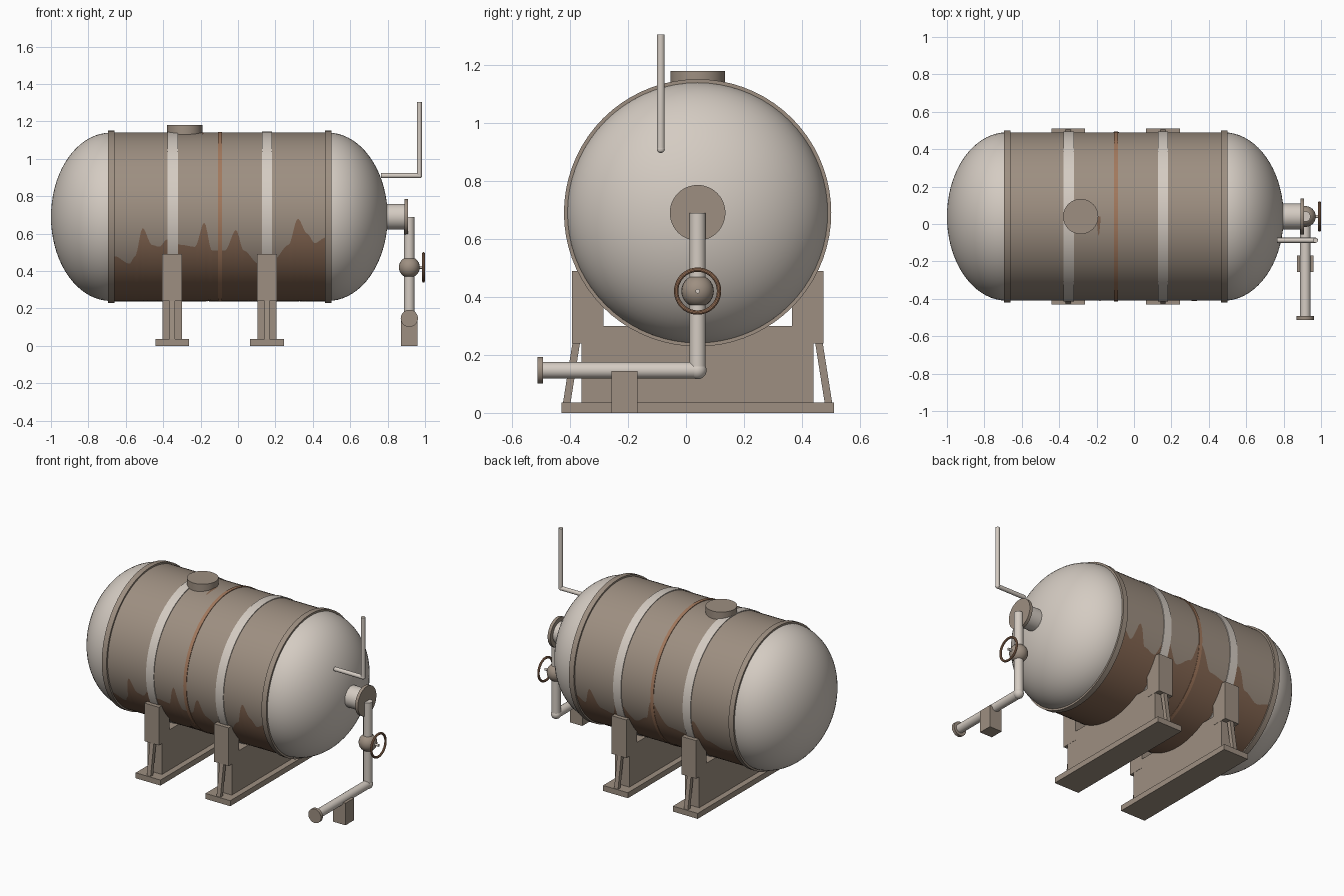
import bpy, bmesh, math
from mathutils import Vector

if "Cube" in bpy.data.objects:
    bpy.data.objects.remove(bpy.data.objects["Cube"])

CY, CZ, R = 0.04, 0.69, 0.45      # tank axis and radius


def material(name, rgb):
    m = bpy.data.materials.new(name)
    m.diffuse_color = (*rgb, 1)
    m.use_nodes = True
    m.node_tree.nodes["Principled BSDF"].inputs["Base Color"].default_value = m.diffuse_color
    return m


BROWN = material("weathered_brown", (0.34, 0.275, 0.22))
PALE = material("pale_grey", (0.66, 0.60, 0.54))
RUST = material("rust", (0.235, 0.135, 0.085))
COPPER = material("copper_rust", (0.36, 0.19, 0.11))


def finish(bm, name, mat, smooth=True):
    bmesh.ops.recalc_face_normals(bm, faces=bm.faces)
    me = bpy.data.meshes.new(name)
    bm.to_mesh(me)
    bm.free()
    ob = bpy.data.objects.new(name, me)
    bpy.context.collection.objects.link(ob)
    me.materials.append(mat)
    if smooth:
        bpy.ops.object.select_all(action='DESELECT')
        ob.select_set(True)
        bpy.context.view_layer.objects.active = ob
        bpy.ops.object.shade_smooth_by_angle(angle=math.radians(35))
    return ob


def box(name, lo, hi, mat):
    bm = bmesh.new()
    bmesh.ops.create_cube(bm, size=1)
    for v in bm.verts:
        v.co = Vector([(a + b) / 2 + c * (b - a) for a, b, c in zip(lo, hi, v.co)])
    return finish(bm, name, mat, False)


def rod(name, a, b, r, mat, segs=24):
    a, b = Vector(a), Vector(b)
    bm = bmesh.new()
    bmesh.ops.create_cone(bm, cap_ends=True, segments=segs, radius1=r, radius2=r,
                          depth=(b - a).length)
    rot = Vector((0, 0, 1)).rotation_difference(b - a)
    for v in bm.verts:
        v.co = rot @ v.co + (a + b) / 2
    return finish(bm, name, mat)


def ball(name, c, r, mat):
    bm = bmesh.new()
    bmesh.ops.create_uvsphere(bm, u_segments=24, v_segments=14, radius=r)
    bmesh.ops.translate(bm, verts=bm.verts, vec=c)
    return finish(bm, name, mat)


def lathe_x(name, profile, mat, segs=72, closed=False):
    """Spin (x, radius) points around the tank axis."""
    bm = bmesh.new()
    rings = []
    for x, r in profile:
        if r < 1e-5:
            rings.append([bm.verts.new((x, CY, CZ))] * segs)
        else:
            rings.append([bm.verts.new((x, CY + r * math.sin(t), CZ + r * math.cos(t)))
                          for t in (2 * math.pi * i / segs for i in range(segs))])
    pairs = list(zip(rings, rings[1:])) + ([(rings[-1], rings[0])] if closed else [])
    for p, q in pairs:
        for i in range(segs):
            j = (i + 1) % segs
            bm.faces.new(list(dict.fromkeys((p[i], p[j], q[j], q[i]))))
    return finish(bm, name, mat)


def hoop(name, x0, x1, r, mat):
    return lathe_x(name, [(x0, R - 0.01), (x0, r), (x1, r), (x1, R - 0.01)], mat, closed=True)


def wave(keys, x):
    """Eased interpolation through (x, value) keys."""
    for (xa, a), (xb, b) in zip(keys, keys[1:]):
        if x <= xb:
            t = max(0, (x - xa) / (xb - xa))
            return a + (b - a) * t * t * (3 - 2 * t)
    return keys[-1][1]


def stain(name, x0, x1, cols, rows, lo, hi):
    """Thin patch on the shell between two angle functions (0 = underside)."""
    bm = bmesh.new()
    r = R + 0.0018
    grid = []
    for i in range(cols + 1):
        x = x0 + (x1 - x0) * i / cols
        a, b = lo(x), hi(x)
        angs = [a + (b - a) * j / rows for j in range(rows + 1)]
        grid.append([bm.verts.new((x, CY + r * math.sin(t), CZ - r * math.cos(t))) for t in angs])
    for p, q in zip(grid, grid[1:]):
        for j in range(rows):
            bm.faces.new((p[j], p[j + 1], q[j + 1], q[j]))
    return finish(bm, name, RUST)


# Tank shell and domed ends
lathe_x("tank_shell", [(-0.68, R), (0.48, R)], BROWN, segs=96)
for name, x, s in (("left_dome", -0.68, -1), ("right_dome", 0.48, 1)):
    lathe_x(name, [(x + s * 0.32 * math.sin(t), R * math.cos(t))
                   for t in (math.pi / 2 * i / 18 for i in range(19))], PALE)

# Hoops around the shell
hoop("left_rim", -0.695, -0.66, 0.461, BROWN)
hoop("right_rim", 0.465, 0.50, 0.461, BROWN)
hoop("left_strap", -0.378, -0.322, 0.455, PALE)
hoop("right_strap", 0.127, 0.183, 0.455, PALE)
hoop("middle_seam", -0.108, -0.086, 0.454, COPPER)

# Rust rising from the underside, and a short run below the hatch
FRONT = [(-0.66, .48), (-0.58, .44), (-0.55, .48), (-0.51, .63), (-0.46, .54), (-0.42, .53),
         (-0.38, .57), (-0.30, .54), (-0.23, .53), (-0.18, .66), (-0.14, .51), (-0.07, .51),
         (-0.01, .62), (0.03, .51), (0.11, .44), (0.19, .46), (0.27, .54), (0.32, .68),
         (0.37, .60), (0.41, .55), (0.47, .58)]
BACK = [(-0.66, .48), (-0.58, .46), (-0.47, .50), (-0.39, .62), (-0.33, .50), (-0.20, .52),
        (-0.09, .67), (-0.04, .54), (0.05, .49), (0.16, .61), (0.22, .49), (0.30, .51),
        (0.36, .63), (0.41, .52), (0.47, .56)]


def height_angle(z):
    return math.acos((CZ - z) / R)


stain("rust_stain", -0.66, 0.465, 120, 40,
      lambda x: -height_angle(wave(FRONT, x)), lambda x: height_angle(wave(BACK, x)))
stain("hatch_rust", -0.20, -0.178, 6, 10,
      lambda x: -math.pi + 0.0,
      lambda x: -math.pi + 0.23 * math.sin(math.pi * (x + 0.20) / 0.022))

# Top hatch
rod("top_hatch", (-0.285, CY, 1.125), (-0.285, CY, 1.18), 0.094, BROWN, 48)

# Saddle supports
for side, x in (("left", -0.352), ("right", 0.155)):
    box(side + "_base_plate", (x - 0.09, -0.43, 0), (x + 0.09, 0.51, 0.036), BROWN)
    box(side + "_saddle_web", (x - 0.052, -0.36, 0.03), (x + 0.052, 0.44, 0.30), BROWN)
    for end, s in (("front", -1), ("back", 1)):
        ya, yb = sorted((CY + s * 0.325, CY + s * 0.434))
        box(f"{side}_{end}_saddle_post", (x - 0.053, ya, 0.24), (x + 0.053, yb, 0.49), BROWN)
        # Leaning brace under each post
        brace = box(f"{side}_{end}_brace", (x - 0.014, -0.013, 0.03), (x + 0.014, 0.013, 0.245), BROWN)
        for v in brace.data.vertices:
            v.co.y += CY + s * (0.452 - (v.co.z - 0.03) / 0.215 * 0.034)

# Outlet nozzle and flange
rod("outlet_neck", (0.76, CY, CZ), (0.90, CY, CZ), 0.069, PALE, 40)
rod("outlet_flange", (0.89, CY, CZ), (0.91, CY, CZ), 0.096, BROWN, 48)

# Drain pipe with valve
PX, PZ = 0.916, 0.147
rod("drain_pipe", (PX, CY, PZ), (PX, CY, CZ), 0.028, PALE)
ball("pipe_elbow", (PX, CY, PZ), 0.031, PALE)
rod("ground_pipe", (PX, CY, PZ), (PX, -0.50, PZ), 0.028, PALE)
rod("pipe_end_flange", (PX, -0.513, PZ), (PX, -0.493, PZ), 0.046, BROWN, 32)
box("pipe_support", (PX - 0.045, -0.257, 0), (PX + 0.045, -0.168, 0.145), BROWN)
ball("valve_body", (PX, CY, 0.42), 0.056, BROWN)
rod("valve_stem", (PX, CY, 0.42), (0.996, CY, 0.42), 0.008, PALE, 12)

# Hand wheel
bpy.ops.mesh.primitive_torus_add(major_radius=0.074, minor_radius=0.0075, major_segments=40,
                                 minor_segments=10, location=(0.992, CY, 0.42),
                                 rotation=(0, math.pi / 2, 0))
wheel = bpy.context.object
wheel.name = "hand_wheel"
wheel.data.materials.append(COPPER)
bpy.ops.object.shade_smooth_by_angle()

# Vent pipe
rod("vent_arm", (0.765, -0.087, 0.91), (0.97, -0.087, 0.91), 0.0135, PALE, 16)
ball("vent_elbow", (0.97, -0.087, 0.91), 0.0138, PALE)
rod("vent_riser", (0.97, -0.087, 0.905), (0.97, -0.087, 1.305), 0.0135, PALE, 16)
